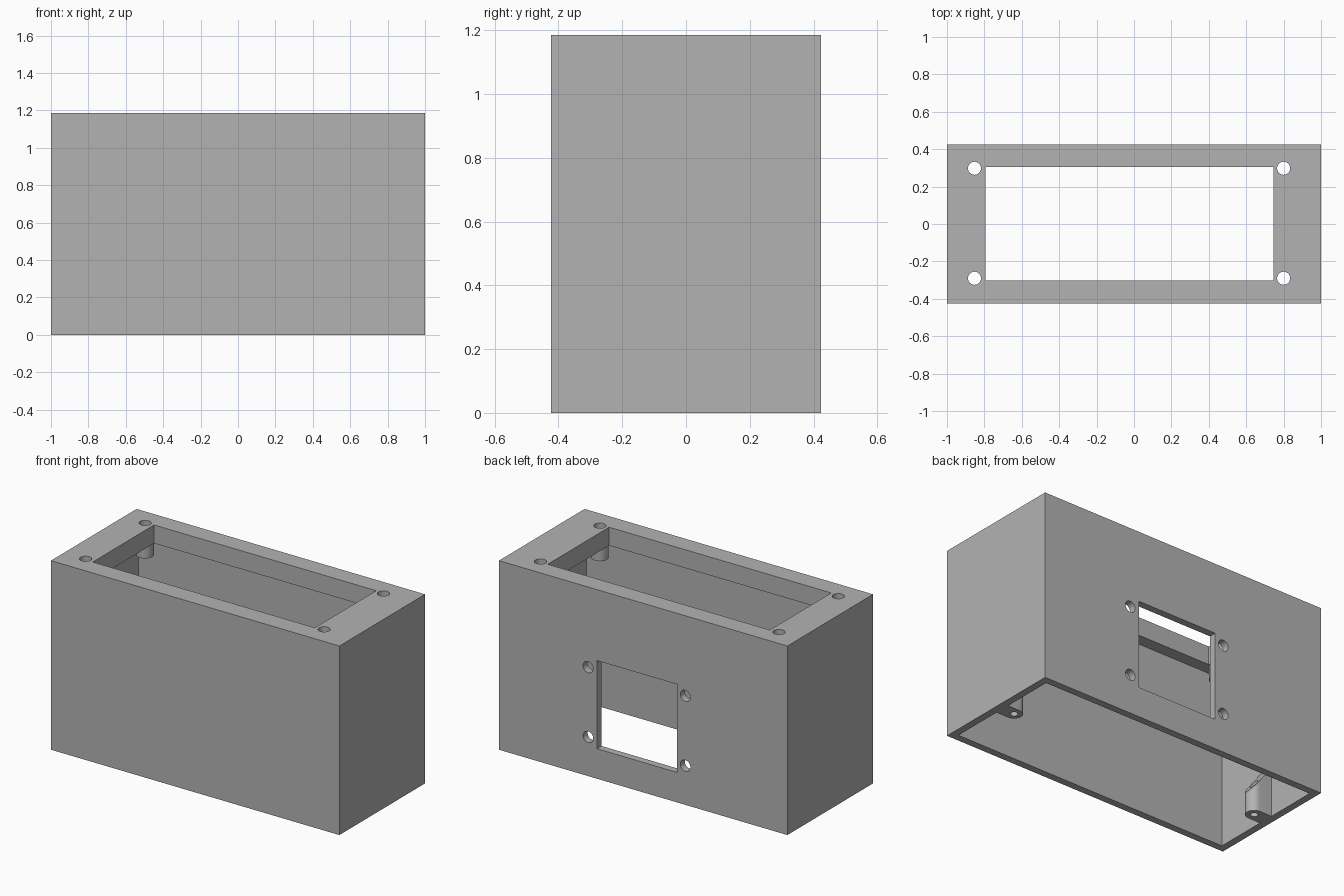
import bpy
import bmesh
import math
from mathutils import Matrix, Vector

cube = bpy.data.objects.get("Cube")
if cube:
    bpy.data.objects.remove(cube, do_unlink=True)

W, D, H = 1.0, 0.424, 1.185      # half width, half depth, height
WALL, ROOF = 0.045, 0.115        # wall and roof thickness

gray = bpy.data.materials.new("plain gray")
gray.use_nodes = True
COLOR = (0.45, 0.45, 0.45, 1)
gray.diffuse_color = COLOR
gray.node_tree.nodes["Principled BSDF"].inputs["Base Color"].default_value = COLOR


def finish(name, bm):
    mesh = bpy.data.meshes.new(name)
    bmesh.ops.recalc_face_normals(bm, faces=bm.faces)
    bm.to_mesh(mesh)
    bm.free()
    mesh.materials.append(gray)
    obj = bpy.data.objects.new(name, mesh)
    bpy.context.collection.objects.link(obj)
    return obj


def box(name, lo, hi):
    lo, hi = Vector(lo), Vector(hi)
    bm = bmesh.new()
    place = Matrix.Translation((lo + hi) / 2) @ Matrix.Diagonal((*(hi - lo), 1))
    bmesh.ops.create_cube(bm, size=1, matrix=place)
    return finish(name, bm)


def cylinder(name, center, radius, length, axis="Z"):
    bm = bmesh.new()
    place = Matrix.Translation(center)
    if axis == "Y":
        place = place @ Matrix.Rotation(math.pi / 2, 4, "X")
    bmesh.ops.create_cone(bm, cap_ends=True, segments=32, radius1=radius,
                          radius2=radius, depth=length, matrix=place)
    return finish(name, bm)


def combine(target, others, operation="DIFFERENCE"):
    """Apply a boolean with each helper object, then remove the helper."""
    bpy.context.view_layer.objects.active = target
    for other in others:
        other.hide_render = True
        mod = target.modifiers.new("cut", "BOOLEAN")
        mod.operation, mod.solver, mod.object = operation, "EXACT", other
        bpy.ops.object.modifier_apply(modifier=mod.name)
        bpy.data.objects.remove(other, do_unlink=True)


def smooth(obj):
    bpy.ops.object.select_all(action="DESELECT")
    obj.select_set(True)
    bpy.context.view_layer.objects.active = obj
    bpy.ops.object.shade_smooth_by_angle(angle=math.radians(30))


# Housing: open underneath, with a display opening and a rear window
housing = box("housing", (-W, -D, 0), (W, D, H))
cutters = [
    box("cavity", (WALL - W, WALL - D, -0.1), (W - WALL, D - WALL, H - ROOF)),
    box("display_opening", (-0.795, -0.303, H - 0.3), (0.745, 0.305, H + 0.1)),
    box("rear_window", (-0.233, D - 0.1, 0.188), (0.32, D + 0.1, 0.74)),
]
roof_holes = [(x, y) for x in (-0.853, 0.80) for y in (-0.29, 0.298)]
cutters += [cylinder("roof_hole", (x, y, H), 0.035, 0.4) for x, y in roof_holes]
cutters += [cylinder("rear_hole", (x, D, z), 0.035, 0.2, "Y")
            for x in (-0.292, 0.382) for z in (0.245, 0.683)]
combine(housing, cutters)
smooth(housing)

# Hollow display posts hanging under the roof
for x, y in roof_holes:
    post = cylinder("display_post", (x, y, H - ROOF - 0.0425), 0.05, 0.085)
    combine(post, [cylinder("bore", (x, y, H - ROOF), 0.035, 0.4)])
    smooth(post)

# Screw posts at the bottom, sloping up into the end walls
for side, name in ((-1, "right_screw_post"), (1, "left_screw_post")):
    tip, wall, r = 0.87, W - WALL, 0.05
    post = cylinder(name, (side * tip, 0, 0.2), r, 0.4)
    xs = sorted((side * tip, side * wall))
    combine(post, [box("web", (xs[0], -r, 0), (xs[1], r, 0.4))], "UNION")
    bm = bmesh.new()
    bm.from_mesh(post.data)
    cut = bmesh.ops.bisect_plane(bm, geom=bm.verts[:] + bm.edges[:] + bm.faces[:],
                                 plane_co=(side * wall, 0, 0.31),
                                 plane_no=(-side * 0.18, 0, 0.135), clear_outer=True)
    rim = [e for e in cut["geom_cut"] if isinstance(e, bmesh.types.BMEdge)]
    bmesh.ops.contextual_create(bm, geom=rim)
    bmesh.ops.recalc_face_normals(bm, faces=bm.faces)
    bm.to_mesh(post.data)
    bm.free()
    combine(post, [cylinder("bore", (side * tip, 0, 0.2), 0.022, 0.8)])
    smooth(post)
